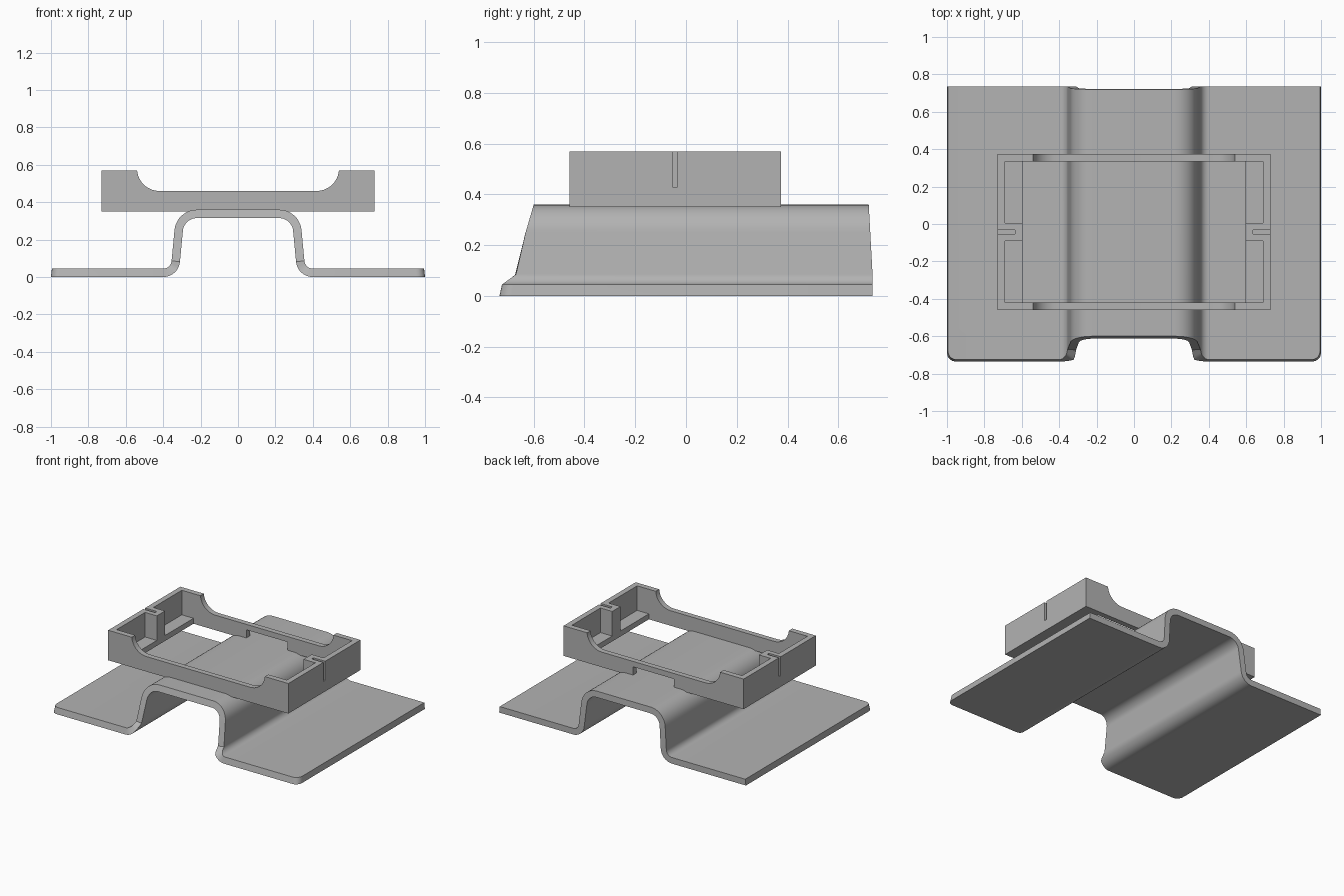
import bpy, bmesh
from math import cos, sin, radians

cube = bpy.data.objects.get("Cube")
if cube:
    bpy.data.objects.remove(cube, do_unlink=True)

grey = bpy.data.materials.new("plain_grey")
grey.use_nodes = True
colour = (0.45, 0.45, 0.45, 1)
grey.diffuse_color = colour
grey.node_tree.nodes["Principled BSDF"].inputs["Base Color"].default_value = colour


def make_object(name, bm):
    bmesh.ops.recalc_face_normals(bm, faces=bm.faces)
    mesh = bpy.data.meshes.new(name)
    bm.to_mesh(mesh)
    bm.free()
    mesh.materials.append(grey)
    obj = bpy.data.objects.new(name, mesh)
    bpy.context.collection.objects.link(obj)
    return obj


def select_only(obj):
    bpy.ops.object.select_all(action='DESELECT')
    obj.select_set(True)
    bpy.context.view_layer.objects.active = obj


def prism(name, outline, y0, y1):
    """Extrude an (x, z) outline along y."""
    bm = bmesh.new()
    face = bm.faces.new([bm.verts.new((x, y0, z)) for x, z in outline])
    new = bmesh.ops.extrude_face_region(bm, geom=[face])["geom"]
    moved = [v for v in new if isinstance(v, bmesh.types.BMVert)]
    bmesh.ops.translate(bm, verts=moved, vec=(0, y1 - y0, 0))
    return make_object(name, bm)


def box(name, x0, x1, y0, y1, z0, z1):
    return prism(name, [(x0, z0), (x1, z0), (x1, z1), (x0, z1)], y0, y1)


def arc(cx, cz, r, a0, a1, n=10):
    steps = [radians(a0 + (a1 - a0) * i / n) for i in range(n + 1)]
    return [(cx + r * cos(a), cz + r * sin(a)) for a in steps]


def interpolate(table, z):
    for (za, ya), (zb, yb) in zip(table, table[1:]):
        if z <= zb:
            return ya + (yb - ya) * max(0, z - za) / (zb - za)
    return table[-1][1]


def mirrored(half):
    return half + [(-x, z) for x, z in reversed(half)]


# Hat-shaped bracket: bent sheet with trimmed ends
def sheet_side(end_x, end_z, r_foot, r_crown):
    return mirrored([(-end_x, end_z)] + arc(-0.40, 0.09, r_foot, -90, -5)
                    + arc(-0.22, 0.24, r_crown, 175, 90))


FRONT = [(0, -0.735), (0.045, -0.725), (0.085, -0.67), (0.24, -0.635), (0.36, -0.6)]
BACK = [(0, 0.735), (0.09, 0.735), (0.36, 0.72)]

bm = bmesh.new()
rows = []
for side in (sheet_side(0.995, 0.045, 0.045, 0.12), sheet_side(1, 0, 0.09, 0.075)):
    for trim in (FRONT, BACK):
        rows.append([bm.verts.new((x, interpolate(trim, z), z)) for x, z in side])
top_front, top_back, low_front, low_back = rows
loop = [top_front, top_back, low_back, low_front]
for a, b in zip(loop, loop[1:] + loop[:1]):
    for i in range(len(a) - 1):
        bm.faces.new((a[i], a[i + 1], b[i + 1], b[i]))
for i in (0, -1):
    bm.faces.new([row[i] for row in loop])
corners = [bm.edges.get((top_front[i], low_front[i])) for i in (0, -1)]
bmesh.ops.bevel(bm, geom=corners, offset=0.045, segments=5, profile=0.5, affect='EDGES')
bracket = make_object("hat_bracket", bm)

# Open tray: block with cut-outs
tray = box("tray", -0.73, 0.73, -0.46, 0.375, 0.35, 0.57)
cutters = [
    box("floor_opening", -0.595, 0.595, -0.42, 0.335, 0.3, 0.7),
    box("back_notch", -0.167, 0.167, 0.3, 0.45, 0.3, 0.42),
]
# Dipped long walls
dip = mirrored([(-0.54, 0.7)] + arc(-0.42, 0.58, 0.12, 180, 270))
cutters.append(prism("wall_dip", dip, -0.6, 0.6))
# Pockets above the end ledges, leaving a slotted post between them
for s in (-1, 1):
    inner, outer = sorted((s * 0.56, s * 0.69))
    for y0, y1 in ((-0.42, -0.09), (0.005, 0.335)):
        cutters.append(box("pocket", inner, outer, y0, y1, 0.39, 0.7))
    inner, outer = sorted((s * 0.635, s * 0.8))
    cutters.append(box("slot", inner, outer, -0.054, -0.033, 0.43, 0.7))

for cutter in cutters:
    cutter.hide_render = True
    select_only(tray)
    mod = tray.modifiers.new("cut", 'BOOLEAN')
    mod.operation = 'DIFFERENCE'
    mod.solver = 'EXACT'
    mod.object = cutter
    bpy.ops.object.modifier_apply(modifier=mod.name)
    bpy.data.objects.remove(cutter, do_unlink=True)

for obj in (bracket, tray):
    select_only(obj)
    bpy.ops.object.shade_smooth_by_angle(angle=radians(30))
